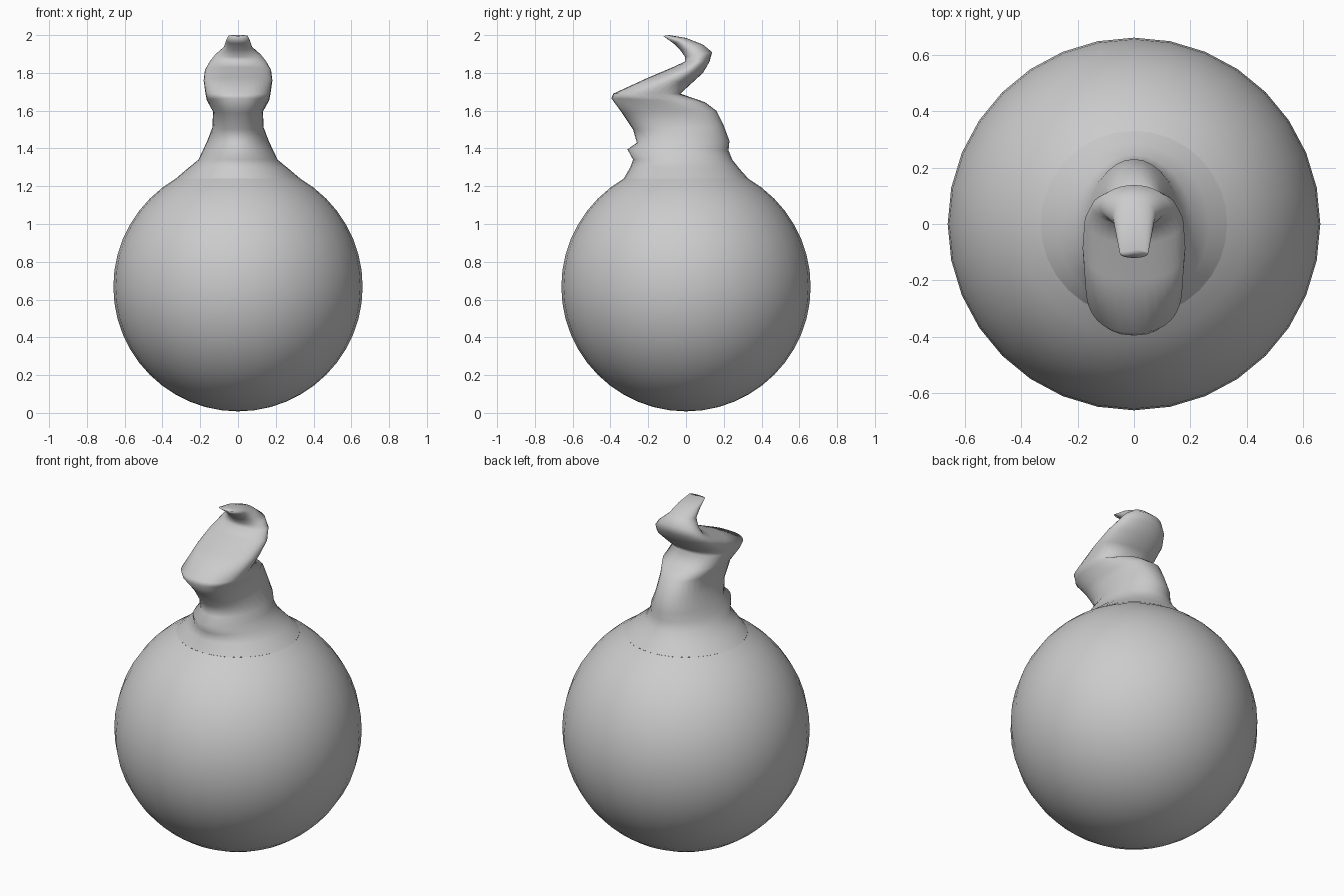
import bpy, bmesh, math
from mathutils import Matrix

if "Cube" in bpy.data.objects:
    bpy.data.objects.remove(bpy.data.objects["Cube"])

SEG = 32


def finish(bm, name):
    bmesh.ops.recalc_face_normals(bm, faces=bm.faces)
    for f in bm.faces:
        f.smooth = True
    mesh = bpy.data.meshes.new(name)
    bm.to_mesh(mesh)
    bm.free()
    obj = bpy.data.objects.new(name, mesh)
    bpy.context.collection.objects.link(obj)
    return obj


# Round body, open at the top where the neck begins
bm = bmesh.new()
bmesh.ops.create_uvsphere(bm, u_segments=SEG, v_segments=24, radius=0.66,
                          matrix=Matrix.Translation((0, 0, 0.668)))
bmesh.ops.delete(bm, geom=[v for v in bm.verts if v.co.z > 1.26], context='VERTS')
finish(bm, "round_body")

# Folded, tapering neck: front (y, z), back (y, z), half width, corner squareness
rings = [
    (-.33, 1.24, .33, 1.24, .33, 1),
    (-.295, 1.30, .285, 1.29, .265, 1),
    (-.28, 1.34, .245, 1.34, .21, 1),
    (-.31, 1.395, .225, 1.39, .185, 1),
    (-.26, 1.43, .23, 1.44, .165, 1),
    (-.28, 1.50, .20, 1.52, .136, .9),
    (-.34, 1.59, .16, 1.60, .132, .85),
    (-.395, 1.665, .10, 1.645, .165, .8),
    (-.385, 1.69, -.03, 1.69, .172, .8),
    (-.20, 1.775, .03, 1.745, .182, .9),
    (-.07, 1.83, .09, 1.80, .175, 1),
    (-.005, 1.86, .125, 1.86, .15, 1),
    (-.005, 1.885, .138, 1.91, .12, 1),
    (-.03, 1.92, .09, 1.95, .075, .9),
    (-.065, 1.955, .00, 1.985, .064, .9),
    (-.12, 1.995, -.09, 2.0, .05, 1),
]


def power(v, e):
    return math.copysign(abs(v) ** e, v)


bm = bmesh.new()
loops = []
for fy, fz, by, bz, w, e in rings:
    loop = []
    for i in range(SEG):
        a = 2 * math.pi * i / SEG
        t = (1 + power(math.cos(a), e)) / 2
        loop.append(bm.verts.new((w * power(math.sin(a), e),
                                  fy + (by - fy) * t, fz + (bz - fz) * t)))
    loops.append(loop)
for lo, hi in zip(loops, loops[1:]):
    for i in range(SEG):
        j = (i + 1) % SEG
        bm.faces.new((lo[i], lo[j], hi[j], hi[i]))
bm.faces.new(loops[-1])
finish(bm, "folded_neck")
